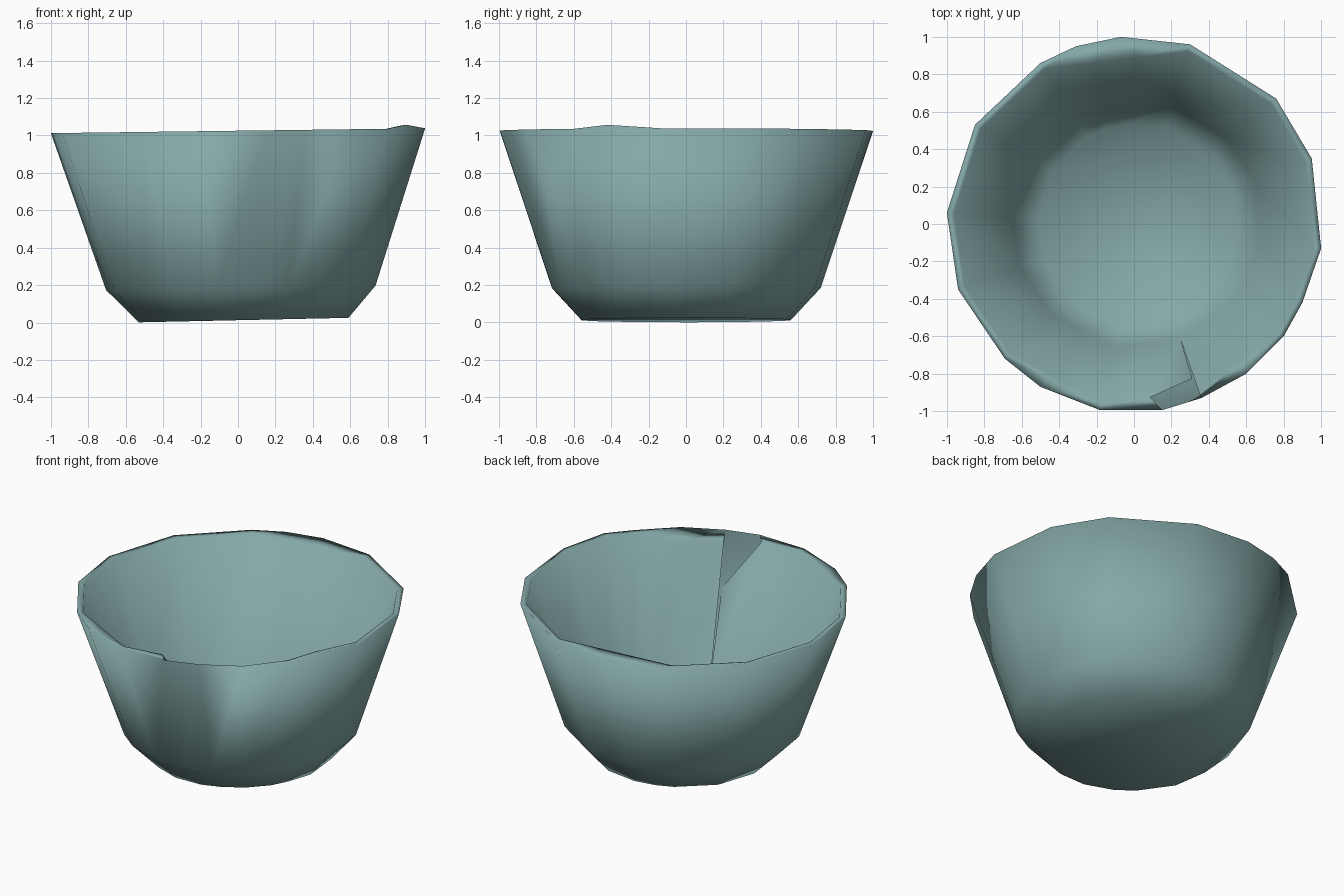
import bpy
import bmesh

cube = bpy.data.objects.get("Cube")
if cube:
    bpy.data.objects.remove(cube, do_unlink=True)

mat = bpy.data.materials.new("dusty_teal")
mat.use_nodes = True
colour = (0.23, 0.39, 0.385, 1)
mat.diffuse_color = colour
mat.node_tree.nodes["Principled BSDF"].inputs["Base Color"].default_value = colour

# Uneven outline of the rim, counter-clockwise from the left side
RIM = [(1, -.13), (.95, .35), (.76, .67), (.3, .96), (-.07, 1), (-.31, .95),
       (-.5, .86), (-.85, .53), (-1, .06), (-.94, -.35), (-.69, -.72), (-.5, -.87),
       (-.18, -.995), (.15, -.995), (.36, -.93), (.6, -.8), (.8, -.6), (.9, -.42)]
N = len(RIM)
GAP = 13          # segment where the inner wall is torn away from the rim

bm = bmesh.new()


def ring(scale, height, tilt, shift=0):
    """One loop of the wall: the rim outline scaled, tilted and shifted."""
    return [bm.verts.new((x * scale + shift, y * scale, height + tilt * x))
            for x, y in RIM]


def wall(a, b, skip=()):
    """Quads between two loops."""
    for i in range(N):
        j = (i + 1) % N
        if i not in skip:
            bm.faces.new((a[i], a[j], b[j], b[i]))


# Outer skin: base, shoulder, rim
base = ring(.56, .013, .012, .03)
shoulder = ring(.72, .185, .012, .015)
rim = ring(1, 1.025, .013)
rim[-1].co.z += .02
wall(base, shoulder)
wall(shoulder, rim)
bm.faces.new(reversed(base))

# Inner skin, with coarser facets where the rim is thicker
lip = ring(.962, 1.02, .013)
lip[-1].co.z += .02
inner = ring(.66, .19, .01, .01)
floor = ring(.54, .045, .01, .02)
for a, b, between in ((3, 6, (4, 5)), (10, 12, (11,)), (12, 14, (13,)), (14, 16, (15,))):
    for loop in (lip, inner):
        for k in between:
            loop[k].co = loop[a].co.lerp(loop[b].co, (k - a) / (b - a))

# Sunken lip beside the tear
g, h, k = GAP, GAP + 1, GAP + 2
for v in (lip[h], lip[k]):
    v.co.z -= .06

wall(rim, lip, skip=(GAP,))
wall(lip, inner, skip=(GAP,))
wall(inner, floor)
bm.faces.new(floor)

# Torn wedge below the lip, its lower sheet tucked behind the upright edge
apex = bm.verts.new(lip[h].co.lerp(inner[h].co, .35))
apex.co.y -= .03
bm.faces.new((lip[g], apex, inner[h], inner[g]))

for f in bm.faces:
    f.smooth = True
mesh = bpy.data.meshes.new("bowl")
bm.to_mesh(mesh)
bm.free()
mesh.materials.append(mat)
bowl = bpy.data.objects.new("bowl", mesh)
bpy.context.collection.objects.link(bowl)
